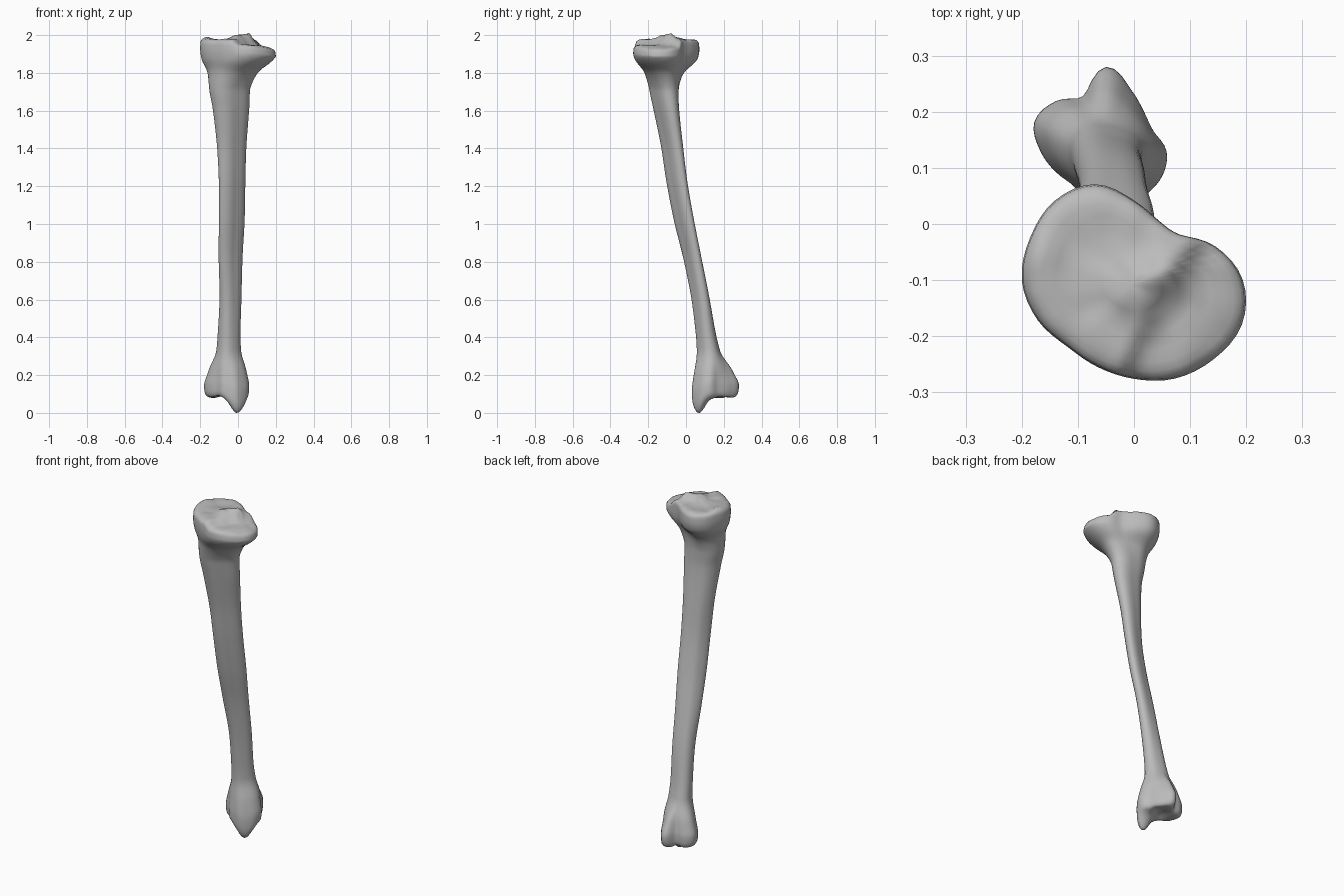
import bpy
import bmesh
from math import cos, sin, pi, exp, sqrt
from mathutils import Vector, noise

SEGMENTS = 64
RINGS = 130

if "Cube" in bpy.data.objects:
    bpy.data.objects.remove(bpy.data.objects["Cube"], do_unlink=True)

# Outlines of the two joint ends: radii at equal angles around a centre
HEAD_CENTRE = Vector((0, -0.1))
HEAD_RADII = [.194, .157, .115, .115, .142, .185, .2, .2,
              .2, .186, .168, .168, .176, .19, .2, .208]
FOOT_CENTRE = Vector((-0.05, 0.13))
FOOT_RADII = [.108, .092, .097, .118, .15, .106, .126, .138,
              .117, .097, .085, .092, .095, .105, .106, .11]

# Shaft sections: height, centre x, centre y, half width, half depth,
# diagonal lean, share of the foot outline, share of the head outline
SECTIONS = [
    (.1, -.05, .13, .07, .07, 0, .97, 0),
    (.14, -.05, .13, .07, .07, 0, 1, 0),
    (.21, -.053, .132, .075, .07, 0, .58, 0),
    (.3, -.052, .123, .066, .062, 0, .04, 0),
    (.4, -.05, .108, .06, .053, .05, 0, 0),
    (.6, -.043, .078, .058, .048, .25, 0, 0),
    (.8, -.043, .037, .063, .048, .45, 0, 0),
    (1.0, -.037, -.008, .068, .053, .55, 0, 0),
    (1.2, -.035, -.045, .07, .055, .55, 0, 0),
    (1.4, -.038, -.072, .078, .058, .45, 0, 0),
    (1.6, -.043, -.102, .097, .068, .32, 0, 0),
    (1.7, -.05, -.112, .108, .078, .2, 0, 0),
    (1.79, -.04, -.115, .115, .085, .1, 0, .25),
    (1.85, -.03, -.11, .115, .09, 0, 0, .83),
    (1.9, -.02, -.1, .115, .09, 0, 0, 1),
    (1.945, -.02, -.1, .115, .09, 0, 0, .97),
]


def hermite(a, b, ta, tb, u):
    """Smooth step from a to b with end slopes ta and tb."""
    return ((2 * u**3 - 3 * u**2 + 1) * a + (u**3 - 2 * u**2 + u) * ta
            + (3 * u**2 - 2 * u**3) * b + (u**3 - u**2) * tb)


def section_at(z):
    """All section values at a height."""
    last = len(SECTIONS) - 1
    i = max(k for k in range(last) if SECTIONS[k][0] <= z + 1e-9)
    low, high = SECTIONS[i], SECTIONS[i + 1]
    step = high[0] - low[0]

    def slope(k, col):
        p, n = SECTIONS[max(k - 1, 0)], SECTIONS[min(k + 1, last)]
        return (n[col] - p[col]) / (n[0] - p[0]) * step

    u = (z - low[0]) / step
    values = [hermite(low[c], high[c], slope(i, c), slope(i + 1, c), u)
              for c in range(1, 8)]
    # joint shares stay between none and all
    return values[:5] + [min(1, max(0, v)) for v in values[5:]]


def outline_radius(radii, angle):
    """Periodic smooth lookup in a radius list."""
    n = len(radii)
    f = angle / (2 * pi) * n
    i = int(f)
    p, a, b, q = (radii[(i + k) % n] for k in (-1, 0, 1, 2))
    return hermite(a, b, (b - p) / 2, (q - a) / 2, f - i)


def shaft_radius(hx, hy, lean, angle):
    """Leaning ellipse, flattened at the front and ridged behind."""
    c, s = cos(angle) / hx, sin(angle) / hy
    r = sqrt((1 - lean**2) / (c * c - 2 * lean * c * s + s * s))
    return r * (1 - 0.06 * cos(3 * (angle + pi / 4)))


def ring_points(z):
    cx, cy, hx, hy, lean, foot, head = section_at(z)
    shaft = 1 - foot - head
    centre = Vector((cx, cy)) * shaft + FOOT_CENTRE * foot + HEAD_CENTRE * head
    points = []
    for k in range(SEGMENTS):
        a = 2 * pi * k / SEGMENTS
        r = (shaft_radius(hx, hy, lean, a) * shaft
             + outline_radius(FOOT_RADII, a) * foot
             + outline_radius(HEAD_RADII, a) * head)
        points.append(Vector((centre.x + r * cos(a), centre.y + r * sin(a), z)))
    return points


def ramp(a, b, v):
    u = min(1, max(0, (v - a) / (b - a)))
    return u * u * (3 - 2 * u)


def bump(p, x, y, wide, deep):
    return exp(-((p.x - x) / wide)**2 - ((p.y - y) / deep)**2)


def sculpt(p):
    """Raise the ridge and hollows of the top joint, and the ankle point."""
    top = ramp(1.84, 1.95, p.z)
    low = 1 - ramp(.08, .22, p.z)
    # the ridge drops along a diagonal to the lower side of the plateau
    across = (p.x - .045) * .87 - (p.y + .13) * .5
    lift = (.03 * bump(p, .055, -.085, .025, .035) + .03 * bump(p, 0, -.11, .035, .04)
            + .013 * bump(p, -.17, -.05, .04, .08)
            - .008 * bump(p, -.08, -.03, .05, .05)
            - .028 * ramp(-.01, .035, across) - .16 * max(0, p.x - .08))
    drop = (-.085 * bump(p, -.005, .068, .053, .045) + .025 * bump(p, -.07, .13, .04, .06)
            - .008 * bump(p, -.13, .17, .04, .06))
    rough = noise.noise(p * 22) * .005 * max(top, low)
    p.z += top * lift + low * drop + rough
    return p


# Stack the rings, closing each end with a rounded cap
CAP = [(.97, .009), (.91, .015), (.82, .018), (.7, .019),
       (.56, .019), (.42, .019), (.28, .019), (.14, .019)]
bottom, top = SECTIONS[0][0], SECTIONS[-1][0]


def cap_rings(z, direction):
    base = ring_points(z)
    middle = sum(base, Vector()) / SEGMENTS
    for scale, rise in CAP:
        yield [middle.lerp(p, scale) + Vector((0, 0, direction * rise)) for p in base]


loops = list(cap_rings(bottom, -1.6))[::-1]
loops += [ring_points(bottom + (top - bottom) * i / RINGS) for i in range(RINGS + 1)]
loops += list(cap_rings(top, 1))

bm = bmesh.new()
rings = [[bm.verts.new(sculpt(p)) for p in loop] for loop in loops]
for lower, upper in zip(rings, rings[1:]):
    for k in range(SEGMENTS):
        n = (k + 1) % SEGMENTS
        bm.faces.new((lower[k], lower[n], upper[n], upper[k]))
for end in (rings[0], rings[-1]):
    centre = bm.verts.new(sum((v.co for v in end), Vector()) / SEGMENTS)
    for k in range(SEGMENTS):
        bm.faces.new((end[k], end[(k + 1) % SEGMENTS], centre))
bmesh.ops.recalc_face_normals(bm, faces=bm.faces)

# Stand the bone on the ground
floor = min(v.co.z for v in bm.verts)
bmesh.ops.translate(bm, verts=bm.verts, vec=(0, 0, -floor))

mesh = bpy.data.meshes.new("shin_bone")
bm.to_mesh(mesh)
bm.free()
bone = bpy.data.objects.new("shin_bone", mesh)
bpy.context.collection.objects.link(bone)

grey = bpy.data.materials.new("bone_grey")
grey.use_nodes = True
grey.diffuse_color = (.5, .5, .5, 1)
grey.node_tree.nodes["Principled BSDF"].inputs["Base Color"].default_value = (.5, .5, .5, 1)
mesh.materials.append(grey)
mesh.shade_smooth()
